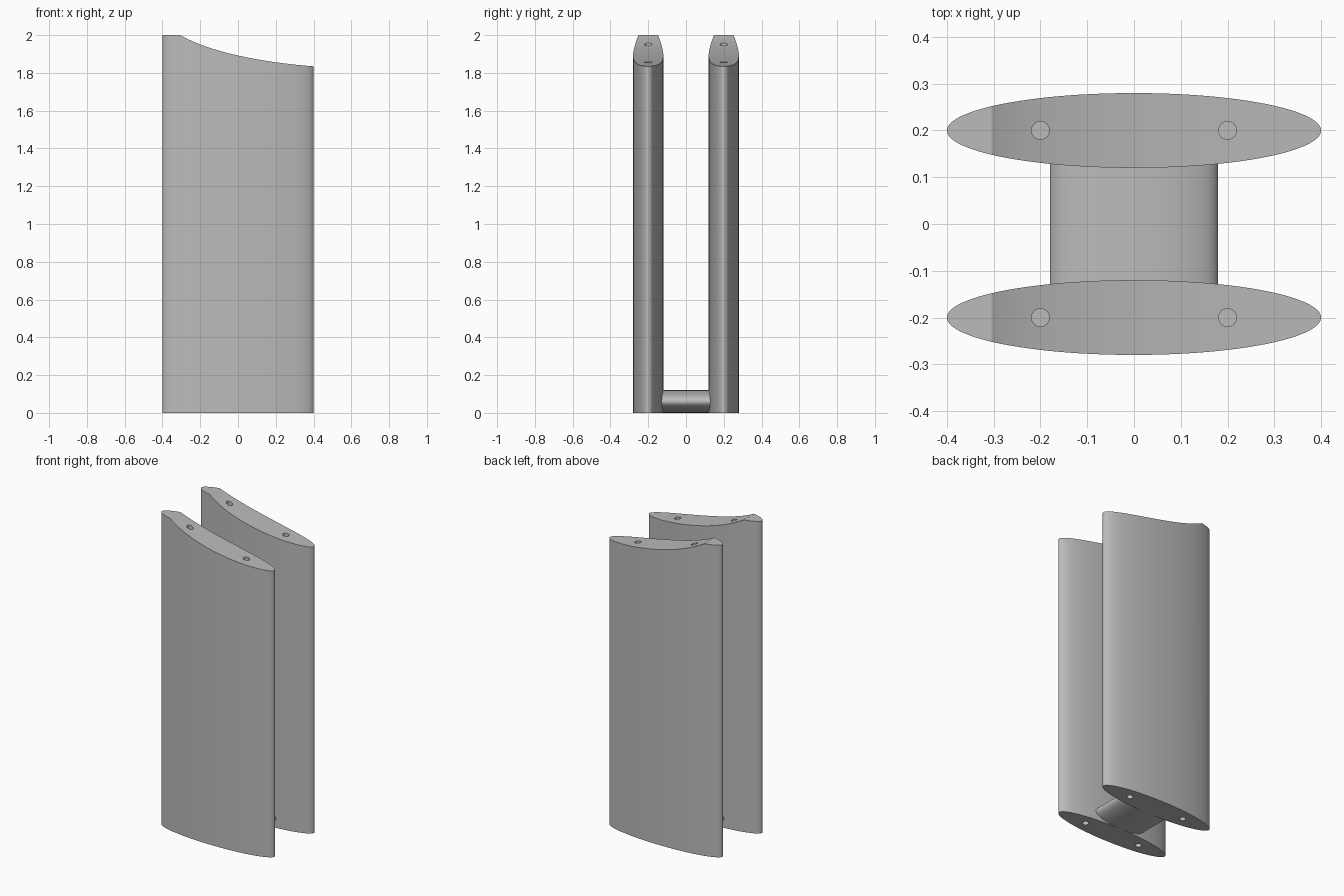
import bpy, bmesh, math

cube = bpy.data.objects.get("Cube")
if cube:
    bpy.data.objects.remove(cube, do_unlink=True)

GREY = (0.5, 0.5, 0.5, 1.0)
metal = bpy.data.materials.new("satin grey")
metal.use_nodes = True
metal.diffuse_color = GREY
metal.node_tree.nodes["Principled BSDF"].inputs["Base Color"].default_value = GREY

HALF_LENGTH, HALF_WIDTH, HEIGHT = 0.4, 0.08, 2.0
PANEL_Y = 0.2
LEDGE_X = -0.305          # end of the flat ledge on top
HOLE_X, HOLE_RADIUS, HOLE_DEPTH = 0.2, 0.019, 0.1


def top_height(x):
    """Flat ledge, then a concave elliptical sweep down."""
    def arc(px):
        return math.sqrt(1 - ((px - 0.7) / 1.11) ** 2)
    return HEIGHT - 0.307 * (arc(max(x, LEDGE_X)) - arc(LEDGE_X))


def finish(obj):
    obj.data.materials.clear()
    obj.data.materials.append(metal)
    bpy.ops.object.select_all(action="DESELECT")
    obj.select_set(True)
    bpy.context.view_layer.objects.active = obj
    bpy.ops.object.shade_smooth_by_angle(angle=math.radians(25))


def cut(obj, cutter):
    mod = obj.modifiers.new("hole", "BOOLEAN")
    mod.operation, mod.solver, mod.object = "DIFFERENCE", "EXACT", cutter
    bpy.context.view_layer.objects.active = obj
    bpy.ops.object.modifier_apply(modifier=mod.name)
    bpy.data.objects.remove(cutter, do_unlink=True)


def make_panel(name, y):
    # Elliptical column whose top is a strip following top_height
    steps = 64
    angles = [math.pi * i / steps for i in range(steps + 1)]
    angles = sorted(angles + [math.acos(-LEDGE_X / HALF_LENGTH)])
    bm = bmesh.new()

    def station(t, side):
        x = -HALF_LENGTH * math.cos(t)
        py = y + side * HALF_WIDTH * math.sin(t)
        return bm.verts.new((x, py, 0)), bm.verts.new((x, py, top_height(x)))

    first, last = station(0, 0), station(math.pi, 0)
    rows = {s: [first] + [station(t, s) for t in angles[1:-1]] + [last] for s in (-1, 1)}
    front, back = rows[-1], rows[1]
    for i in range(len(angles) - 1):
        for row in (front, back):
            bm.faces.new((row[i][0], row[i + 1][0], row[i + 1][1], row[i][1]))
        ring = list(dict.fromkeys((front[i][1], front[i + 1][1], back[i + 1][1], back[i][1])))
        bm.faces.new(ring)
    bm.faces.new([p[0] for p in front] + [p[0] for p in reversed(back[1:-1])])
    bmesh.ops.recalc_face_normals(bm, faces=bm.faces)
    mesh = bpy.data.meshes.new(name)
    bm.to_mesh(mesh)
    bm.free()
    panel = bpy.data.objects.new(name, mesh)
    bpy.context.collection.objects.link(panel)

    # Blind dowel holes in the top and the underside
    for x in (-HOLE_X, HOLE_X):
        for z in (0, top_height(x)):
            bpy.ops.mesh.primitive_cylinder_add(
                vertices=32, radius=HOLE_RADIUS, depth=2 * HOLE_DEPTH, location=(x, y, z))
            cutter = bpy.context.object
            cutter.hide_render = True
            cut(panel, cutter)
    finish(panel)


make_panel("front_panel", -PANEL_Y)
make_panel("back_panel", PANEL_Y)

# Elliptical crossbar joining the panels at the base
bpy.ops.mesh.primitive_cylinder_add(vertices=96, radius=1, depth=0.28,
                                    location=(0, 0, 0.06), rotation=(math.pi / 2, 0, 0))
bar = bpy.context.object
bar.name = "crossbar"
bar.scale = (0.18, 0.06, 1)
bpy.ops.object.transform_apply(location=False, rotation=True, scale=True)
finish(bar)
